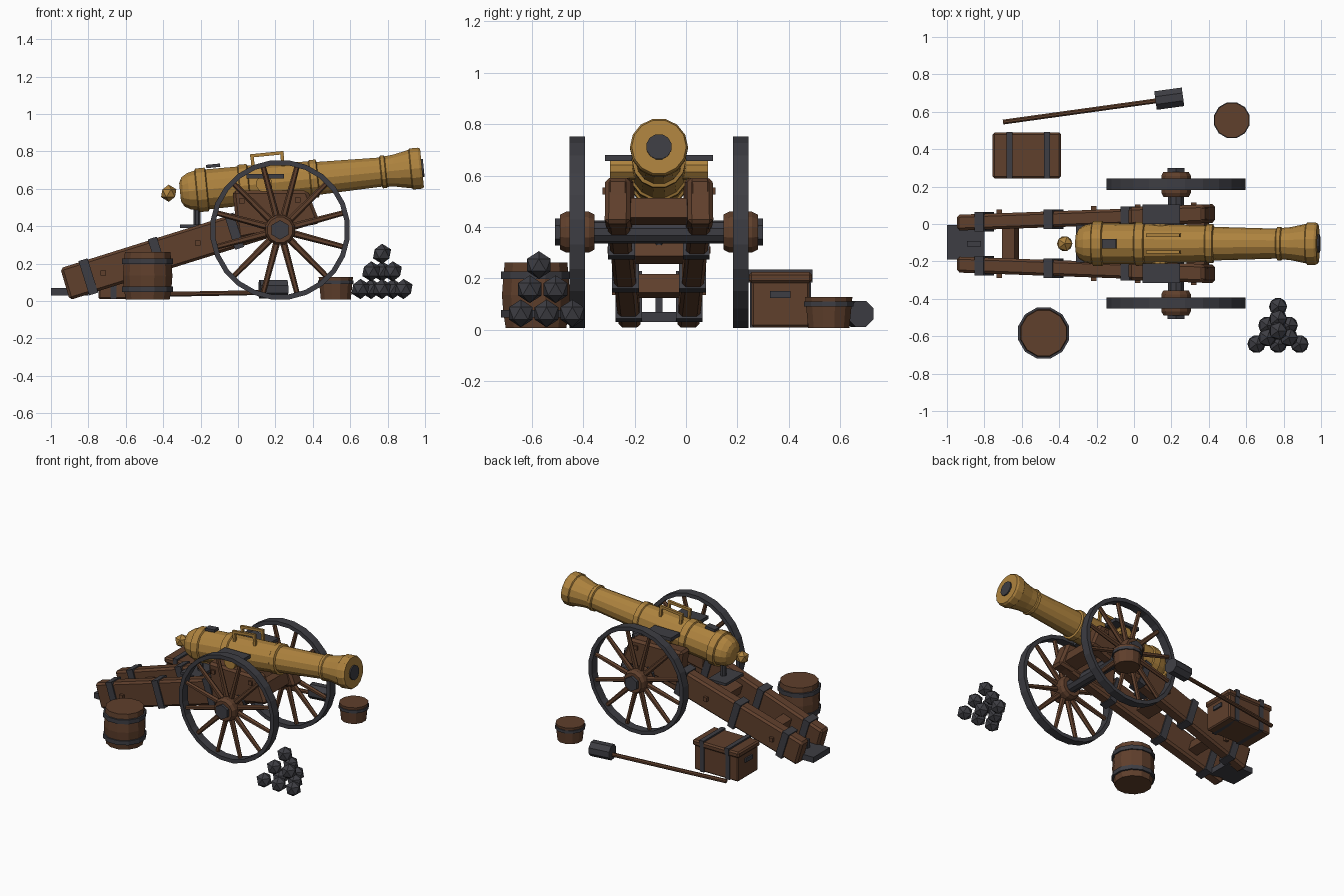
import bpy, bmesh, math
from mathutils import Matrix, Vector

if "Cube" in bpy.data.objects:
    bpy.data.objects.remove(bpy.data.objects["Cube"])

def mat(name, c):
    m = bpy.data.materials.new(name)
    m.diffuse_color = (*c, 1)
    m.use_nodes = True
    m.node_tree.nodes["Principled BSDF"].inputs["Base Color"].default_value = m.diffuse_color
    return m

BRASS = mat("brass", (0.42, 0.225, 0.048))
WOOD = mat("brown wood", (0.115, 0.05, 0.025))
IRON = mat("dark iron", (0.047, 0.047, 0.056))

T = Matrix.Translation
def R(deg, axis):
    return Matrix.Rotation(math.radians(deg), 4, axis)

def finish(bm, name, m, M=Matrix(), bevel=0):
    bmesh.ops.transform(bm, matrix=M, verts=bm.verts)
    if bevel:
        bmesh.ops.bevel(bm, geom=bm.edges[:], offset=bevel, segments=1, affect='EDGES', clamp_overlap=True)
    bmesh.ops.recalc_face_normals(bm, faces=bm.faces)
    me = bpy.data.meshes.new(name)
    bm.to_mesh(me)
    bm.free()
    me.materials.append(m)
    o = bpy.data.objects.new(name, me)
    bpy.context.collection.objects.link(o)
    return o

def box(name, m, size, M, bevel=0):
    bm = bmesh.new()
    bmesh.ops.create_cube(bm, size=1)
    return finish(bm, name, m, M @ Matrix.Diagonal((*size, 1)), bevel)

def lathe(name, m, prof, n, M=Matrix(), closed=False, phase=0.5):
    """Spin (radius, height) points round z; open profiles get end caps."""
    bm = bmesh.new()
    rings = [[bm.verts.new((r * math.cos(2 * math.pi * (i + phase) / n),
                            r * math.sin(2 * math.pi * (i + phase) / n), h)) for i in range(n)]
             for r, h in prof]
    for k in range(len(rings) if closed else len(rings) - 1):
        a, b = rings[k], rings[(k + 1) % len(rings)]
        for i in range(n):
            j = (i + 1) % n
            bm.faces.new((a[i], a[j], b[j], b[i]))
    if not closed:
        bm.faces.new(rings[0])
        bm.faces.new(rings[-1])
    return finish(bm, name, m, M)

def rod(name, m, a, b, r, n=8, r2=None, phase=0.5):
    a, b = Vector(a), Vector(b)
    q = (b - a).to_track_quat('Z', 'Y').to_matrix().to_4x4()
    return lathe(name, m, [(r, 0), (r if r2 is None else r2, (b - a).length)], n, T(a) @ q, phase=phase)

def ball(name, m, p, r):
    bm = bmesh.new()
    bmesh.ops.create_icosphere(bm, subdivisions=1, radius=r)
    return finish(bm, name, m, T(p))

def plank(name, m, pts, width, bevel, side):
    """Side outline in x-z, extruded in y, splayed outwards to the front."""
    bm = bmesh.new()
    f = bm.faces.new([bm.verts.new((x, -width / 2, z)) for x, z in pts])
    e = bmesh.ops.extrude_face_region(bm, geom=[f])
    bmesh.ops.translate(bm, vec=(0, width, 0), verts=[v for v in e['geom'] if isinstance(v, bmesh.types.BMVert)])
    for v in bm.verts:
        v.co.y += CY + side * splay(v.co.x)
    return finish(bm, name, m, bevel=bevel)

CY = -0.105                       # centre line of the gun
def splay(x):
    return 0.146 + 0.036 * x

# --- gun barrel, tilted about the trunnions ---
TILT = 5.7
B = T((0.14, CY, 0.627)) @ R(-TILT, 'Y')     # x runs along the bore
AX = B @ R(90, 'Y')
lathe("gun_barrel", BRASS, [
    (0.05, -0.452), (0.08, -0.437), (0.1, -0.405), (0.109, -0.365), (0.12, -0.36), (0.12, -0.31),
    (0.11, -0.305), (0.108, -0.135), (0.117, -0.13), (0.117, -0.085), (0.107, -0.08), (0.098, 0.245),
    (0.104, 0.25), (0.104, 0.285), (0.09, 0.29), (0.08, 0.625), (0.09, 0.63), (0.09, 0.65),
    (0.084, 0.655), (0.088, 0.7), (0.106, 0.785), (0.113, 0.79), (0.113, 0.835), (0.106, 0.848)], 14, AX)
lathe("bore", IRON, [(0.05, 0.8), (0.05, 0.857)], 12, AX)
ball("breech_knob", BRASS, B @ Vector((-0.513, 0, 0)), 0.046)
rod("trunnions", BRASS, (0.14, CY - 0.19, 0.627), (0.14, CY + 0.19, 0.627), 0.045, 10)
box("vent_plate", IRON, (0.075, 0.05, 0.018), B @ T((-0.262, 0, 0.122)))
for s in (-1, 1):
    y = s * 0.045
    box("lifting_handle", BRASS, (0.18, 0.018, 0.018), B @ T((0.03, y, 0.155)))
    for x in (-0.05, 0.11):
        box("handle_leg", BRASS, (0.018, 0.018, 0.075), B @ T((x, y, 0.12)))

# --- carriage ---
SLOPE = 17.4
for s in (-1, 1):
    plank("trail_beam", WOOD, [(-0.95, 0.175), (-0.9, 0.005), (0.43, 0.42), (0.375, 0.59)], 0.085, 0.014, s)
    plank("cheek_block", WOOD, [(-0.03, 0.59), (0.37, 0.59), (0.44, 0.415), (0.0, 0.33)], 0.1, 0.016, s)
    for x in (-0.8, -0.43, -0.02):           # iron straps square to the beam
        z = 0.09 + (x + 0.925) * 0.3125
        box("beam_strap", IRON, (0.05, 0.104, 0.192),
            T((x, CY + s * splay(x), z)) @ R(-SLOPE, 'Y'))
    box("trunnion_cap", IRON, (0.2, 0.105, 0.024), T((0.145, CY + s * 0.158, 0.668)))
    for x, z in ((0.02, 0.535), (0.32, 0.54), (-0.215, 0.31), (-0.72, 0.15)):
        y = CY + s * (splay(x) + 0.045)
        box("bolt_head", WOOD, (0.028, 0.035, 0.028), T((x, y, z)))
for x, z, d, h in ((0.34, 0.46, 0.1, 0.08), (-0.25, 0.305, 0.1, 0.07), (-0.66, 0.17, 0.07, 0.075)):
    box("transom", WOOD, (d, 2 * splay(x) - 0.05, h), T((x, CY, z)) @ R(-SLOPE, 'Y'))
box("screw_plate", IRON, (0.14, 0.2, 0.018), T((-0.24, CY, 0.4)))
rod("elevating_screw", IRON, (-0.22, CY, 0.33), (-0.22, CY, 0.52), 0.02, 8)
box("trail_plate", IRON, (0.2, 0.185, 0.04), T((-0.9, CY + 0.008, 0.05)))
box("towing_pin", IRON, (0.075, 0.028, 0.07), T((-0.855, CY, 0.095)))

# --- axle and wheels ---
WX, WZ = 0.225, 0.38
rod("axle", IRON, (WX, CY - 0.36, WZ), (WX, CY + 0.36, WZ), 0.045, 10)
for s in (-1, 1):
    W = T((WX, CY + s * 0.317, WZ)) @ R(-90 * s, 'X')    # local z points outwards
    lathe("wheel_rim", IRON, [(0.348, -0.03), (0.375, -0.03), (0.375, 0.03), (0.348, 0.03)], 24, W, True)
    lathe("wheel_hub", WOOD, [(0.07, -0.067), (0.082, -0.045), (0.082, 0.045), (0.07, 0.067)], 12, W)
    lathe("hub_cap", IRON, [(0.052, 0.06), (0.052, 0.087)], 6, W)
    for k in range(12):
        a = math.radians(15 + 30 * k)
        d = Vector((math.cos(a), math.sin(a), 0))
        rod("spoke", WOOD, W @ (d * 0.06), W @ (d * 0.356), 0.019, 6, 0.014)

# --- stack of shot ---
for layer in range(3):
    n = 3 - layer
    for row in range(n):
        for i in range(n - row):
            ball("shot", IRON, (0.77 + 0.115 * (i - (n - row - 1) / 2),
                                -0.642 + 0.035 * layer + 0.1 * row, 0.064 + 0.094 * layer), 0.054)

# --- keg and bucket ---
K = T((-0.483, -0.583, 0))
lathe("keg", WOOD, [(0.122, 0.008), (0.132, 0.07), (0.137, 0.135), (0.132, 0.2), (0.126, 0.262)], 12, K)
for z in (0.063, 0.212):
    lathe("keg_hoop", IRON, [(0.12, z - 0.015), (0.141, z - 0.015), (0.141, z + 0.015), (0.12, z + 0.015)], 12, K, True)
P = T((0.523, 0.555, 0))
lathe("bucket", WOOD, [(0.083, 0.008), (0.095, 0.128)], 12, P)
lathe("bucket_hoop", IRON, [(0.08, 0.09), (0.099, 0.09), (0.099, 0.11), (0.08, 0.11)], 12, P, True)

# --- ammunition chest ---
C = T((-0.573, 0.367, 0))
box("chest_body", WOOD, (0.345, 0.226, 0.18), C @ T((0, 0, 0.1)), 0.008)
box("chest_lid", WOOD, (0.365, 0.245, 0.042), C @ T((0, 0, 0.203)), 0.01)
for x in (-0.092, 0.108):
    box("chest_strap", IRON, (0.032, 0.25, 0.05), C @ T((x, 0, 0.21)))
    box("chest_strap_side", IRON, (0.032, 0.236, 0.18), C @ T((x, 0, 0.1)))
for s in (-1, 1):
    box("chest_handle", IRON, (0.015, 0.08, 0.027), C @ T((s * 0.176, 0, 0.138)))

# --- sponge staff ---
rod("staff", WOOD, (-0.7, 0.545, 0.03), (0.13, 0.66, 0.045), 0.014, 8)
rod("sponge_head", IRON, (0.115, 0.66, 0.062), (0.262, 0.68, 0.062), 0.054, 8)
